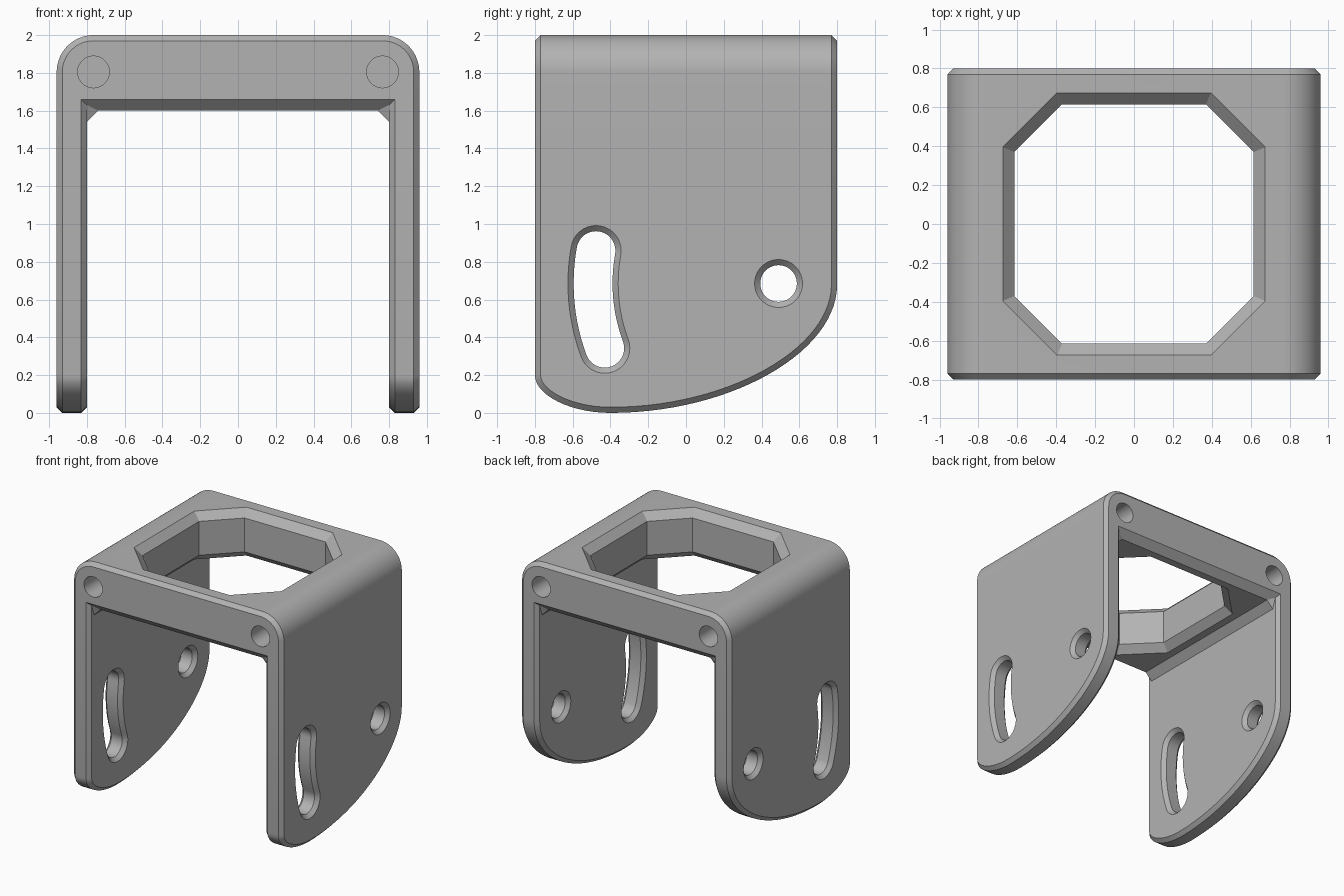
import bpy, bmesh, math
from mathutils import Vector

if "Cube" in bpy.data.objects:
    bpy.data.objects.remove(bpy.data.objects["Cube"])

HX, HY, C = 0.96, 0.80, 0.03      # half width, half depth, edge chamfer
JOIN = 1.5                        # height where side plates meet the top

grey = bpy.data.materials.new("light_grey")
grey.diffuse_color = (0.45, 0.45, 0.45, 1)
grey.use_nodes = True
grey.node_tree.nodes["Principled BSDF"].inputs["Base Color"].default_value = grey.diffuse_color


def finish(name, bm):
    bmesh.ops.remove_doubles(bm, verts=bm.verts, dist=1e-4)
    bmesh.ops.dissolve_degenerate(bm, dist=1e-4, edges=bm.edges)
    bmesh.ops.recalc_face_normals(bm, faces=bm.faces)
    mesh = bpy.data.meshes.new(name)
    bm.to_mesh(mesh)
    bm.free()
    mesh.materials.append(grey)
    ob = bpy.data.objects.new(name, mesh)
    bpy.context.collection.objects.link(ob)
    return ob


def face(bm, pts):
    # Skip repeated points so collapsed quads become triangles
    clean = []
    for p in map(Vector, pts):
        if all((p - q).length > 1e-5 for q in clean):
            clean.append(p)
    if len(clean) > 2:
        bm.faces.new([bm.verts.new(p) for p in clean])


def loft(bm, rings, closed=False):
    n = len(rings[0])
    for a, b in zip(rings, rings[1:]):
        for i in range(n if closed else n - 1):
            j = (i + 1) % n
            face(bm, (a[i], a[j], b[j], b[i]))


def solid(name, rings):
    bm = bmesh.new()
    loft(bm, rings, True)
    face(bm, rings[0])
    face(bm, rings[-1])
    return finish(name, bm)


def bezier(a, b, c, d, n):
    out = []
    for i in range(n + 1):
        t = i / n
        s = 1 - t
        out.append(tuple(s**3 * p + 3 * s * s * t * q + 3 * s * t * t * r + t**3 * w
                         for p, q, r, w in zip(a, b, c, d)))
    return out


def inset(path, d):
    # Offset an open path to its left
    out = []
    for i, p in enumerate(path):
        a, b = path[max(i - 1, 0)], path[min(i + 1, len(path) - 1)]
        if i == 0 or i == len(path) - 1:
            t = Vector((0, -1 if i == 0 else 1))
        else:
            t = ((Vector(p) - Vector(a)).normalized() + (Vector(b) - Vector(p)).normalized()).normalized()
        out.append((p[0] - t.y * d, p[1] + t.x * d))
    return out


bm = bmesh.new()

# Side plates: curved lower outline, chamfered on both faces
K = 0.53
edge = [(-HY, JOIN)]
edge += bezier((-HY, 0.2), (-HY, 0.2 - 0.2 * K), (-0.4 - 0.4 * K, 0), (-0.4, 0), 14)
edge += bezier((-0.4, 0), (-0.4 + 1.2 * K, 0), (HY, 0.68 - 0.68 * K), (HY, 0.68), 28)[1:]
edge += [(HY, JOIN)]
small = inset(edge, C)
for s in (-1, 1):
    rings = [[(s * x, y, z) for y, z in prof] for x, prof in
             ((0.80, small), (0.83, edge), (0.93, edge), (HX, small))]
    loft(bm, rings)
    face(bm, rings[0] + [(s * 0.80, 0.74, JOIN), (s * 0.80, -0.74, JOIN)])
    face(bm, rings[3])

# Top plate: rounded outer corners
R = 0.195


def outer(d):
    pts = [(-HX + d, JOIN)]
    for cx, a0 in ((-HX + R, 180), (HX - R, 90)):
        for i in range(17):
            a = math.radians(a0 - 90 * i / 16)
            pts.append((cx + (R - d) * math.cos(a), 2 - R + (R - d) * math.sin(a)))
    return pts + [(HX - d, JOIN)]


def inner(y):
    # Underside section: mitred corner at the ends, sloped corner inside
    half = {0.80: [(0.83, JOIN), (0.83, 1.66), (0.83, 1.66)],
            0.77: [(0.80, JOIN), (0.80, 1.63), (0.80, 1.63)],
            0.74: [(0.80, JOIN), (0.80, 1.54), (0.74, 1.60)]}[abs(y)]
    return [(-x, y, z) for x, z in half] + [(x, y, z) for x, z in reversed(half)]


outs = [[(x, y, z) for x, z in outer(C if abs(y) == HY else 0)] for y in (-0.80, -0.77, 0.77, 0.80)]
ins = [inner(y) for y in (-0.80, -0.77, -0.74, 0.74, 0.77, 0.80)]
loft(bm, outs)
loft(bm, ins)
face(bm, outs[0] + ins[0][::-1])
face(bm, outs[-1] + ins[-1][::-1])
bracket = finish("bracket", bm)

cutters = []


# Octagonal opening, chamfered above and below
def octagon(z, f, c):
    return [(x, y, z) for x, y in ((f, -c), (f, c), (c, f), (-c, f), (-f, c), (-f, -c), (-c, -f), (c, -f))]


cutters.append(solid("opening_cutter", [octagon(1.55, 0.725, 0.416), octagon(1.66, 0.615, 0.37),
                                        octagon(1.94, 0.615, 0.37), octagon(2.05, 0.725, 0.416)]))

# Pivot hole and the curved slot centred on it
PY, PZ = 0.49, 0.685


def hole(r):
    return [(PY + r * math.cos(a), PZ + r * math.sin(a)) for a in (2 * math.pi * i / 40 for i in range(40))]


def slot(r):
    a0, a1, rad, pts = math.radians(169.8), math.radians(200.4), 0.982, []

    def arc(cy, cz, rr, start, end, n):
        for i in range(n + 1):
            a = start + (end - start) * i / n
            pts.append((cy + rr * math.cos(a), cz + rr * math.sin(a)))
    arc(PY, PZ, rad + r, a0, a1, 12)
    arc(PY + rad * math.cos(a1), PZ + rad * math.sin(a1), r, a1, a1 + math.pi, 18)
    arc(PY, PZ, rad - r, a1, a0, 12)
    arc(PY + rad * math.cos(a0), PZ + rad * math.sin(a0), r, a0 + math.pi, a0 + 2 * math.pi, 18)
    return [p for i, p in enumerate(pts) if (Vector(p) - Vector(pts[i - 1])).length > 1e-4]


for name, shape, r in (("pivot_cutter", hole, 0.097), ("slot_cutter", slot, 0.103)):
    sections = ((0.98, 0.05), (0.93, 0), (0.83, 0), (0.78, 0.05))
    sections += tuple((-x, d) for x, d in reversed(sections))
    cutters.append(solid(name, [[(x, y, z) for y, z in shape(r + d)] for x, d in sections]))

# Blind holes in the front and back corners
for sx in (-1, 1):
    for sy in (-1, 1):
        ring = [(sx * 0.765 + 0.084 * math.cos(a), 1.805 + 0.084 * math.sin(a))
                for a in (2 * math.pi * i / 40 for i in range(40))]
        cutters.append(solid("blind_hole_cutter", [[(x, sy * y, z) for x, z in ring] for y in (0.5, 0.85)]))

bpy.context.view_layer.objects.active = bracket
bracket.select_set(True)
for c in cutters:
    c.hide_render = True
    m = bracket.modifiers.new("cut", 'BOOLEAN')
    m.operation, m.solver, m.object = 'DIFFERENCE', 'EXACT', c
    bpy.ops.object.modifier_apply(modifier=m.name)
for c in cutters:
    bpy.data.objects.remove(c)
bpy.ops.object.shade_smooth_by_angle(angle=math.radians(25))
